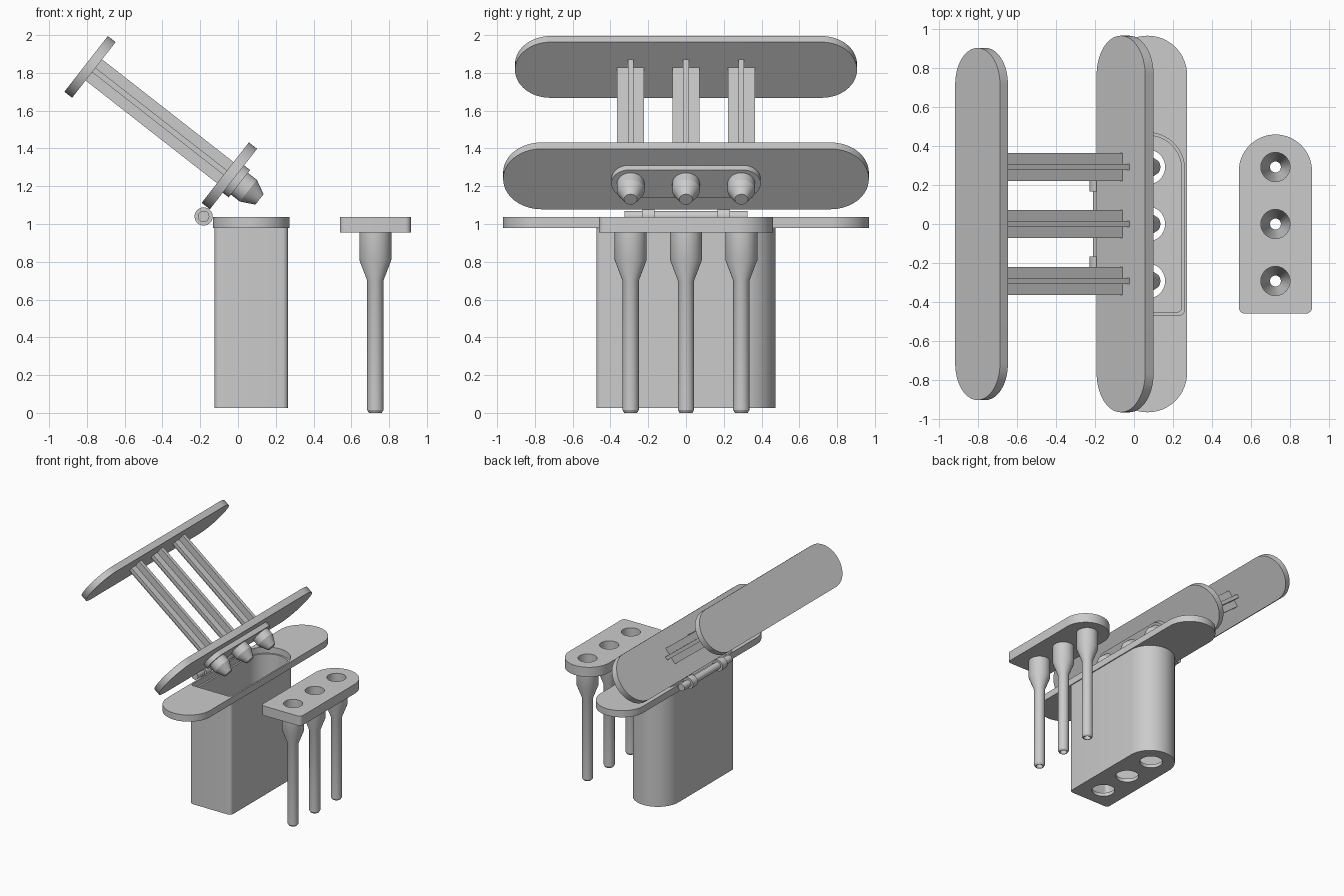
import bpy, bmesh
from math import cos, sin, pi, radians
from mathutils import Matrix

if "Cube" in bpy.data.objects:
    bpy.data.objects.remove(bpy.data.objects["Cube"])

PEG_Y = (-0.293, 0.0, 0.293)
CX = 0.07          # centre of the box in x
INSERT_X = 0.727   # centre of the removable insert in x


def arc(cx, cy, r, a0, a1, n):
    return [(cx + r * cos(radians(a0 + (a1 - a0) * i / n)),
             cy + r * sin(radians(a0 + (a1 - a0) * i / n))) for i in range(n + 1)]


def circle(cx, cy, r):
    return arc(cx, cy, r, 0, 360, 40)[:-1]


def stadium(cx, hw, hl):
    c = hl - hw
    return arc(cx, c, hw, 0, 180, 32) + arc(cx, -c, hw, 180, 360, 32)


def d_shape(cx, hw, hl, r=0.03):
    # round at the back end, small fillets at the front end
    return (arc(cx, hl - hw, hw, 0, 180, 32)
            + arc(cx - hw + r, -hl + r, r, 180, 270, 6)
            + arc(cx + hw - r, -hl + r, r, 270, 360, 6))


def finish(name, mesh, matrix):
    bm = bmesh.new()
    bm.from_mesh(mesh)
    bmesh.ops.remove_doubles(bm, verts=bm.verts, dist=1e-5)
    bmesh.ops.recalc_face_normals(bm, faces=bm.faces)
    bm.to_mesh(mesh)
    bm.free()
    obj = bpy.data.objects.new(name, mesh)
    bpy.context.collection.objects.link(obj)
    obj.matrix_world = matrix
    bpy.ops.object.select_all(action='DESELECT')
    obj.select_set(True)
    bpy.context.view_layer.objects.active = obj
    bpy.ops.object.shade_smooth_by_angle(angle=radians(25))
    return obj


def slab(name, outlines, z0, z1, matrix=Matrix()):
    # filled outline (further outlines are holes) extruded from z0 to z1
    cu = bpy.data.curves.new(name, 'CURVE')
    cu.dimensions, cu.fill_mode, cu.extrude = '2D', 'BOTH', (z1 - z0) / 2
    for pts in outlines:
        sp = cu.splines.new('POLY')
        sp.points.add(len(pts) - 1)
        for p, (x, y) in zip(sp.points, pts):
            p.co = (x, y, 0, 1)
        sp.use_cyclic_u = True
    tmp = bpy.data.objects.new(name + "_outline", cu)
    bpy.context.collection.objects.link(tmp)
    bpy.context.view_layer.update()
    mesh = bpy.data.meshes.new_from_object(
        tmp.evaluated_get(bpy.context.evaluated_depsgraph_get()))
    bpy.data.objects.remove(tmp)
    mesh.transform(Matrix.Translation((0, 0, (z0 + z1) / 2)))
    return finish(name, mesh, matrix)


def lathe(name, profile, matrix, closed=False, n=40):
    # (radius, z) profile spun around local z
    bm = bmesh.new()
    rings = [[bm.verts.new((r * cos(2 * pi * i / n), r * sin(2 * pi * i / n), z))
              for i in range(n)] for r, z in profile]
    pairs = list(zip(rings, rings[1:]))
    if closed:
        pairs.append((rings[-1], rings[0]))
    else:
        bm.faces.new(rings[0])
        bm.faces.new(rings[-1])
    for a, b in pairs:
        for i in range(n):
            j = (i + 1) % n
            bm.faces.new((a[i], a[j], b[j], b[i]))
    mesh = bpy.data.meshes.new(name)
    bm.to_mesh(mesh)
    bm.free()
    return finish(name, mesh, matrix)


T = Matrix.Translation

# Box: hollow D-shaped wall, drilled floor, wide flange
slab("box_wall", [d_shape(CX, 0.195, 0.475), d_shape(CX, 0.175, 0.455)], 0.025, 0.985)
slab("box_floor", [d_shape(CX, 0.185, 0.465)] + [circle(CX, y, 0.09) for y in PEG_Y],
     0.025, 0.055)
slab("box_flange", [stadium(CX, 0.203, 0.968), d_shape(CX, 0.19, 0.47)], 0.98, 1.037)

# Removable insert: plate with three funnel tubes
slab("insert_plate", [d_shape(INSERT_X, 0.188, 0.46)]
     + [circle(INSERT_X, y, 0.075) for y in PEG_Y], 0.955, 1.037)
tube = [(0.085, 0.957), (0.085, 0.81), (0.043, 0.70), (0.043, 0.015), (0.034, 0.0),
        (0.028, 0.0), (0.028, 0.70), (0.075, 0.83), (0.075, 0.957)]
for i, y in enumerate(PEG_Y):
    lathe(f"insert_tube_{i + 1}", tube, T((INSERT_X, y, 0)), closed=True)

# Hinge: pin with two knuckles along y
hinge = T((-0.182, 0, 1.04)) @ Matrix.Rotation(radians(90), 4, 'X')
lathe("hinge_pin", [(0.03, -0.325), (0.03, 0.325)], hinge)
for i, y in enumerate((-0.2, 0.2)):
    lathe(f"hinge_knuckle_{i + 1}", [(0.048, y - 0.033), (0.048, y + 0.033)], hinge)

# Tilted plunger lid: two plates, raised pad, cross-section rods, pegs
lid = T((-0.024, 0, 1.238)) @ Matrix.Rotation(radians(-52), 4, 'Y')
slab("lid_plate", [stadium(0, 0.203, 0.968)], 0, 0.055, lid)
slab("handle_plate", [stadium(0, 0.187, 0.905)], 0.938, 0.99, lid)
slab("lid_pad", [stadium(0, 0.092, 0.395)], -0.04, 0.002, lid)
a, b = 0.071, 0.015
cross = [(a, b), (b, b), (b, a), (-b, a), (-b, b), (-a, b),
         (-a, -b), (-b, -b), (-b, -a), (b, -a), (b, -b), (a, -b)]
peg = [(0.035, -0.175), (0.073, -0.10), (0.073, -0.035)]
for i, y in enumerate(PEG_Y):
    place = lid @ T((0, y, 0))
    slab(f"plunger_rod_{i + 1}", [cross], 0.05, 0.942, place)
    lathe(f"plunger_peg_{i + 1}", peg, place)
